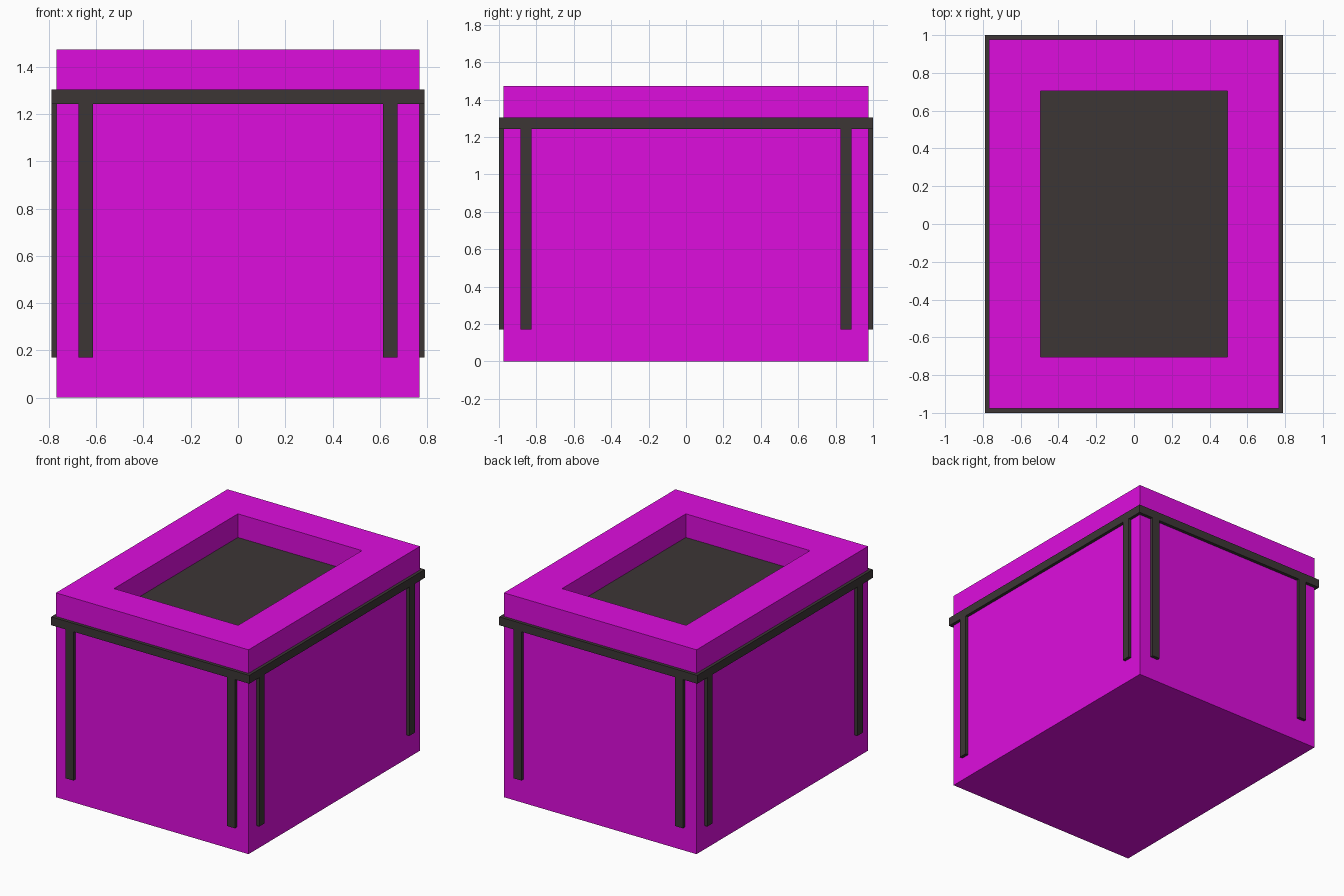
import bpy
import bmesh

if "Cube" in bpy.data.objects:
    bpy.data.objects.remove(bpy.data.objects["Cube"])


def material(name, color):
    m = bpy.data.materials.new(name)
    m.diffuse_color = color
    m.use_nodes = True
    m.node_tree.nodes["Principled BSDF"].inputs["Base Color"].default_value = m.diffuse_color
    return m


magenta = material("magenta_paint", (0.73, 0.004, 0.73, 1))
dark = material("dark_metal", (0.045, 0.037, 0.036, 1))


def box(name, lo, hi, mat):
    """Axis-aligned box between two corners."""
    bm = bmesh.new()
    bmesh.ops.create_cube(bm, size=1)
    for v in bm.verts:
        v.co = [(a + b) / 2 + c * (b - a) for a, b, c in zip(lo, hi, v.co)]
    return finish(name, bm, mat)


def finish(name, bm, mat):
    me = bpy.data.meshes.new(name)
    bm.to_mesh(me)
    bm.free()
    me.materials.append(mat)
    ob = bpy.data.objects.new(name, me)
    bpy.context.collection.objects.link(ob)
    return ob


BX, BY, H = 0.768, 0.977, 1.473      # body half sizes and height
FX, FY = 0.79, 1.0                   # frame half sizes
RX, RY = 0.495, 0.705                # recess half sizes
Z0, Z1, Z2 = 0.17, 1.243, 1.303      # leg foot, slab bottom, slab top

# Body: box with a rectangular recess sunk into its top
bm = bmesh.new()
bmesh.ops.create_cube(bm, size=1)
for v in bm.verts:
    v.co = (v.co.x * 2 * BX, v.co.y * 2 * BY, (v.co.z + 0.5) * H)
bm.normal_update()
top = max(bm.faces, key=lambda f: f.calc_center_median().z)
bmesh.ops.inset_individual(bm, faces=[top], thickness=0.1)
for v in top.verts:
    v.co.x = RX if v.co.x > 0 else -RX
    v.co.y = RY if v.co.y > 0 else -RY
inner = bmesh.ops.extrude_discrete_faces(bm, faces=[top])["faces"][0]
for v in inner.verts:
    v.co.z = Z2 - 0.004
bmesh.ops.recalc_face_normals(bm, faces=bm.faces)
finish("body", bm, magenta)

# Dark slab: forms the outer band and the floor of the recess
box("band_slab", (-FX, -FY, Z1), (FX, FY, Z2), dark)

# Thin upright strips, two on every side
for sx, nx in ((-1, "left"), (1, "right")):
    for sy, ny in ((-1, "front"), (1, "back")):
        x, y = sorted((sx * 0.613, sx * 0.675)), sorted((sy * (BY - 0.02), sy * FY))
        box(f"{ny}_strip_{nx}", (x[0], y[0], Z0), (x[1], y[1], Z1), dark)
        x, y = sorted((sx * (BX - 0.02), sx * FX)), sorted((sy * 0.825, sy * 0.885))
        box(f"{nx}_strip_{ny}", (x[0], y[0], Z0), (x[1], y[1], Z1), dark)
